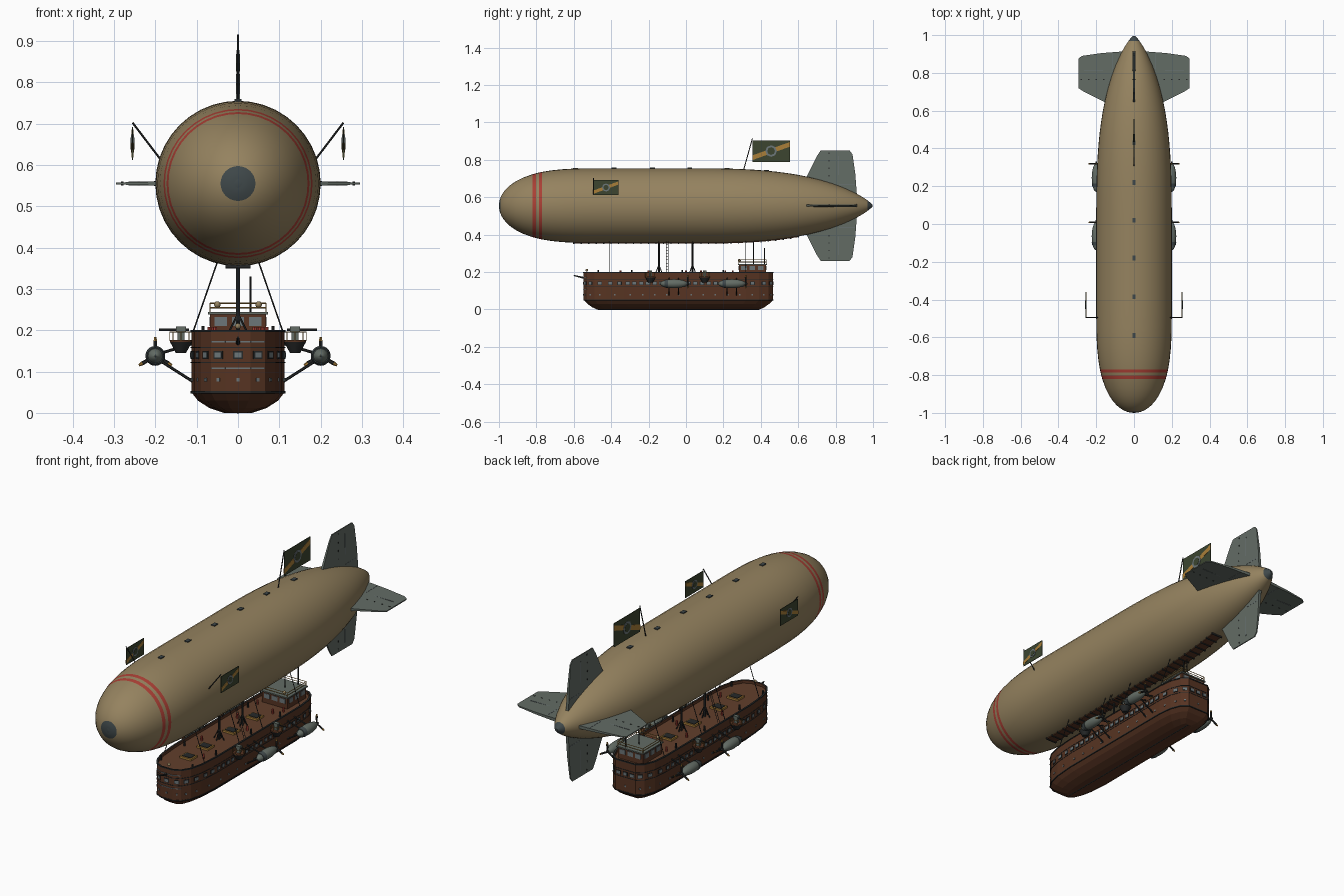
import bpy, bmesh, math
from mathutils import Vector, Matrix

old = bpy.data.objects.get("Cube")
if old:
    bpy.data.objects.remove(old, do_unlink=True)


def material(name, *rgb):
    m = bpy.data.materials.new(name)
    m.use_nodes = True
    m.diffuse_color = (*rgb, 1)
    m.node_tree.nodes["Principled BSDF"].inputs["Base Color"].default_value = (*rgb, 1)
    return m


canvas = material("tan canvas", .30, .225, .115)
red = material("red paint", .40, .05, .035)
slate = material("grey green metal", .125, .15, .13)
iron = material("dark iron", .02, .022, .022)
wood = material("hull wood", .095, .034, .016)
deckwood = material("deck wood", .12, .05, .025)
cloth = material("green flag cloth", .045, .06, .03)
brass = material("brass", .40, .21, .04)
glass = material("window glass", .15, .18, .19)
steel = material("blue steel", .05, .065, .068)


def finish(name, bm, *mats, smooth=False):
    bmesh.ops.recalc_face_normals(bm, faces=bm.faces)
    mesh = bpy.data.meshes.new(name)
    bm.to_mesh(mesh)
    bm.free()
    ob = bpy.data.objects.new(name, mesh)
    bpy.context.collection.objects.link(ob)
    for m in mats:
        mesh.materials.append(m)
    if smooth:
        bpy.ops.object.select_all(action='DESELECT')
        ob.select_set(True)
        bpy.context.view_layer.objects.active = ob
        bpy.ops.object.shade_smooth_by_angle(angle=math.radians(40))
    return ob


def boxes(name, items, mat):
    """Each item: centre, size, optional turn about z."""
    bm = bmesh.new()
    for c, s, *turn in items:
        mtx = Matrix.Translation(c) @ Matrix.Rotation(turn[0] if turn else 0, 4, 'Z')
        bmesh.ops.create_cube(bm, size=1, matrix=mtx @ Matrix.Diagonal((*s, 1)))
    return finish(name, bm, mat)


def rods(name, segs, r, mat, r2=None, sides=6):
    bm = bmesh.new()
    for a, b in segs:
        a, b = Vector(a), Vector(b)
        q = (b - a).to_track_quat('Z', 'Y').to_matrix().to_4x4()
        bmesh.ops.create_cone(bm, cap_ends=True, segments=sides, radius1=r, radius2=r if r2 is None else r2,
                              depth=(b - a).length, matrix=Matrix.Translation((a + b) / 2) @ q)
    return finish(name, bm, mat, smooth=sides > 8)


def balls(name, items, mat):
    bm = bmesh.new()
    for c, s in items:
        bmesh.ops.create_uvsphere(bm, u_segments=16, v_segments=10, radius=1,
                                  matrix=Matrix.Translation(c) @ Matrix.Diagonal((*s, 1)))
    return finish(name, bm, mat, smooth=True)


def loft(bm, rings):
    """Skin closed rings of points and cap both ends."""
    vs = [[bm.verts.new(p) for p in ring] for ring in rings]
    n = len(vs[0])
    for a, b in zip(vs, vs[1:]):
        for i in range(n):
            bm.faces.new((a[i], a[(i + 1) % n], b[(i + 1) % n], b[i]))
    bm.faces.new(vs[0])
    bm.faces.new(vs[-1])


# Gas envelope with painted rings and metal end caps
ZC, R = .555, .2


def radius(y):
    if y < -.45:
        return R * max(0, 1 - ((-.45 - y) / .55) ** 3.1) ** .5
    return R * max(0, 1 - max(0, y) ** 3) ** .8


bands = [(-.82, -.803), (-.787, -.77)]
stations = [-.999, -.997, -.992, -.985, -.975, -.96, -.94, -.91, -.87] + [y for b in bands for y in b]
stations += [-.72 + .06 * i for i in range(28)] + [.93, .95, .97, .985, .996]
bm = bmesh.new()
loft(bm, [[(radius(y) * math.cos(a * math.tau / 40), y, ZC + radius(y) * math.sin(a * math.tau / 40))
           for a in range(40)] for y in stations])
for f in bm.faces:
    y = f.calc_center_median().y
    if any(a < y < b for a, b in bands):
        f.material_index = 1
    elif y < -.992 or y > .97:
        f.material_index = 2
finish("gas_envelope", bm, canvas, red, steel, smooth=True)
balls("nose_cap", [((0, -.986, ZC), (.03, .014, .03))], steel)
boxes("top_vents", [((0, y, ZC + radius(y)), (.018, .026, .008))
                    for y in (-.59, -.385, -.18, .02, .22, .43)], steel)

# Keel walkway under the envelope
bm = bmesh.new()
loft(bm, [[(x, y, ZC - radius(y) + dz) for x, dz in ((-.025, .008), (.025, .008), (.025, -.003), (-.025, -.003))]
          for y in [-.6 + .08 * i for i in range(16)]])
finish("keel_walkway", bm, wood)
boxes("keel_ribs", [((0, y, ZC - radius(y) - .002), (.06, .006, .008))
                    for y in [-.6 + .04 * i for i in range(31)]], iron)

# Four tail fins, thinner towards the tip
fin = [(.07, .615), (.125, .63), (.265, .70), (.295, .72), (.295, .875), (.275, .89), (.17, .905), (.04, .915)]
for k, name in enumerate(("left_fin", "upper_fin", "right_fin", "lower_fin")):
    turn = Matrix.Translation((0, 0, ZC)) @ Matrix.Rotation(-k * math.pi / 2, 4, 'Y')
    bm = bmesh.new()
    loft(bm, [[turn @ Vector((r, y, s * (.009 - .022 * r))) for r, y in fin] for s in (-1, 1)])
    finish(name, bm, slate)
    seams = boxes(name + "_seams", [((.115, .86, 0), (.003, .085, .0145)), ((.2, .815, 0), (.13, .003, .0108))], glass)
    rivets = boxes(name + "_rivets", [((r, .765, 0), (.007, .004, .0155 - .04 * (r - .12)))
                                      for r in (.12, .16, .2, .24, .28)], iron)
    for ob in (seams, rivets):
        ob.data.transform(turn)


# Flags with a diagonal stripe and a round emblem
def flag(name, x, y, z, w, h, foot):
    rods(name + "_pole", [(foot, (x, y, z + h / 2 + .01))], .0025, iron)
    boxes(name + "_cloth", [((x, y + w / 2, z), (.003, w, h))], cloth)
    bm = bmesh.new()
    stripe = [(0, -.42), (0, -.2), (1, .42), (1, .2)]
    loft(bm, [[(x + t, y + u * w, z + v * h) for u, v in stripe] for t in (-.0025, .0025)])
    finish(name + "_stripe", bm, brass)
    for part, r, t, mat in (("emblem", .27, .0035, glass), ("emblem_centre", .18, .0045, cloth)):
        c = Vector((x, y + w / 2, z))
        rods(name + "_" + part, [(c - Vector((t, 0, 0)), c + Vector((t, 0, 0)))], r * h, mat, sides=8)


flag("stern_flag", 0, .355, .847, .2, .115, (0, .305, .735))
for s, side in ((1, "left"), (-1, "right")):
    flag(side + "_flag", s * .255, -.495, .652, .135, .08, (s * .185, -.495, .61))

# Hull lofted from its deck plan
half = [(.03, -.547), (.065, -.53), (.09, -.49), (.105, -.43), (.113, -.33), (.113, .32),
        (.105, .39), (.085, .44), (.055, .465)]
plan = half + [(-x, y) for x, y in reversed(half)]
YC = -.042


def ring(z, sx=1, sy=1):
    return [(x * sx, YC + (y - YC) * sy, z) for x, y in plan]


bm = bmesh.new()
loft(bm, [ring(0, .3, .86), ring(.012, .62, .91), ring(.03, .86, .96), ring(.05), ring(.199),
          ring(.199, .95, .99), ring(.186, .95, .99)])
for f in bm.faces:
    if len(f.verts) > 4 and f.calc_center_median().z > .1:
        f.material_index = 1
finish("hull", bm, wood, deckwood)
for name, z, h, grow in (("gunwale", .198, .005, 1.02), ("chine_band", .05, .005, 1.015), ("upper_wale", .158, .003, 1.012),
                         ("lower_wale", .122, .003, 1.012)):
    bm = bmesh.new()
    g = 1 + (grow - 1) / 4
    loft(bm, [ring(z - h / 2, .95, .99), ring(z - h / 2, grow, g), ring(z + h / 2, grow, g), ring(z + h / 2, .95, .99)])
    bmesh.ops.delete(bm, geom=[f for f in bm.faces if len(f.verts) > 4], context='FACES_ONLY')
    finish(name, bm, iron)


def around(z, step, size):
    """Plates spaced evenly along the hull side."""
    out = []
    for (ax, ay), (bx, by) in zip(plan, plan[1:] + plan[:1]):
        d = math.hypot(bx - ax, by - ay)
        n = max(1, int(d / step))
        for i in range(n):
            t = (i + .5) / n
            out.append(((ax + (bx - ax) * t, ay + (by - ay) * t, z), size, math.atan2(by - ay, bx - ax)))
    return out


boxes("window_frames", around(.14, .036, (.025, .004, .019)), iron)
boxes("windows", around(.14, .036, (.018, .007, .013)), glass)
boxes("portholes", around(.08, .06, (.008, .005, .008)), glass)
boxes("bow_strips", [((0, -.5475, z), (.06, .006, .003)) for z in (.172, .108)] +
      [((s * .0475, -.5385, z), (.038, .006, .003), s * .452) for s in (-1, 1) for z in (.172, .108)], glass)
rods("bow_spar", [((0, -.53, .165), (0, -.6, .182))], .006, iron, .003)
rods("keel_beam", [((0, -.47, .002), (0, .39, .002))], .004, iron)

# Stern deckhouse with railing and lamps
boxes("deckhouse", [((0, .355, .212), (.135, .145, .054))], wood)
boxes("deckhouse_roof", [((0, .355, .241), (.145, .155, .006))], slate)
boxes("deckhouse_windows", [((x, .355, .221), (.03, .149, .022)) for x in (-.042, 0, .042)] +
      [((0, y, .221), (.139, .03, .022)) for y in (.31, .355, .4)], glass)
corners = [(-.068, .282), (.068, .282), (.068, .428), (-.068, .428)]
rods("roof_railing", [((x, y, .242), (x, y, .265)) for x, y in corners] +
     [((*a, z), (*b, z)) for a, b in zip(corners, corners[1:] + corners[:1]) for z in (.254, .265)], .0016, brass)
balls("lamps", [((s * .05, .285, .262), (.008,) * 3) for s in (-1, 1)] + [((0, -.53, .21), (.007,) * 3)], canvas)
rods("stern_masts", [((0, .36, .24), (0, .36, .375)), ((.03, .42, .24), (.03, .42, .33))], .0025, iron)

# Masts, rigging and ladders up to the envelope
rods("masts", [((0, y, .186), (0, y, .36)) for y in (-.145, .035)], .005, iron)
rods("mast_braces", [((0, y, .24), (dx, y + dy, .186)) for y in (-.145, .035)
                     for dx, dy in ((.027, 0), (-.027, 0), (0, .02), (0, -.02))], .0025, iron)
rods("shrouds", [((s * .108, y, .198), (s * .05, y, .365)) for s in (-1, 1)
                 for y in (-.41, -.145, .035, .32)], .0018, iron)
rods("rope_ladders", [((s * .108, -.1 + d, .198), (s * .05, -.1 + d, .365)) for s in (-1, 1) for d in (-.006, .006)] +
     [((s * (.108 - .0058 * i), -.106, .198 + .0167 * i), (s * (.108 - .0058 * i), -.094, .198 + .0167 * i))
      for s in (-1, 1) for i in range(1, 10)], .0011, iron)

# Deck fittings
hatches = (-.38, -.25, -.05, .13)
boxes("hatch_frames", [((0, y, .19), (.06, .05, .01)) for y in hatches], brass)
boxes("hatch_covers", [((0, y, .192), (.046, .036, .011)) for y in hatches], iron)
rods("bollards", [((s * .085, y, .186), (s * .085, y, .21)) for s in (-1, 1)
                  for y in (-.47, -.29, -.02, .2)], .0045, iron)
rods("crew", [((x, y, .186), (x, y, .208)) for x, y in
              ((.06, -.35), (-.055, -.2), (.05, .0), (-.06, .08), (.04, .21), (-.07, .25), (.07, .25))], .005, red)

# Gun platforms and engine pods on both sides
for s, side in ((1, "left"), (-1, "right")):
    for k, y in enumerate((-.19, .1)):
        n = f"{side}_gun_{k + 1}_"
        x = s * .138
        rods(n + "platform", [((x, y, .145), (x, y, .172))], .013, iron, .028, 10)
        rods(n + "deck", [((x, y, .172), (x, y, .176))], .028, wood, sides=10)
        rim = [(x + .027 * math.cos(a * math.tau / 8), y + .027 * math.sin(a * math.tau / 8)) for a in range(8)]
        rods(n + "railing", [((*p, .174), (*p, .196)) for p in rim] +
             [((*a, .196), (*b, .196)) for a, b in zip(rim, rim[1:] + rim[:1])], .0012, brass)
        boxes(n + "mount", [((x, y, .19), (.016, .016, .028)), ((x, y, .203), (.024, .018, .012))], slate)
        rods(n + "barrel", [((x - s * .02, y, .201), (x + s * .053, y, .201))], .0028, iron)
    for k, y in enumerate((-.065, .245)):
        n = f"{side}_engine_{k + 1}_"
        x, z = s * .2, .138
        balls(n + "pod", [((x, y, z), (.024, .075, .024))], slate)
        rods(n + "cowl", [((x, y - .05, z), (x, y - .03, z))], .02, steel, .024, 16)
        rods(n + "hub", [((x, y + .055, z), (x, y + .085, z))], .01, iron, .004, 10)
        blades = []
        for a in (90, 210, 330):
            d = Vector((math.cos(math.radians(a)), 0, math.sin(math.radians(a))))
            c = Vector((x, y + .074, z))
            blades.append((c, c + d * .036, c + d * .046))
        rods(n + "blades", [(a, b) for a, b, t in blades], .0035, iron, .005)
        rods(n + "blade_tips", [(b, t) for a, b, t in blades], .005, brass, .003)
        rods(n + "struts", [((s * .108, y + d, h), (x - s * .012, y + d, z + e)) for d in (-.025, .025)
                            for h, e in ((.168, .006), (.075, -.012))], .0035, iron)
